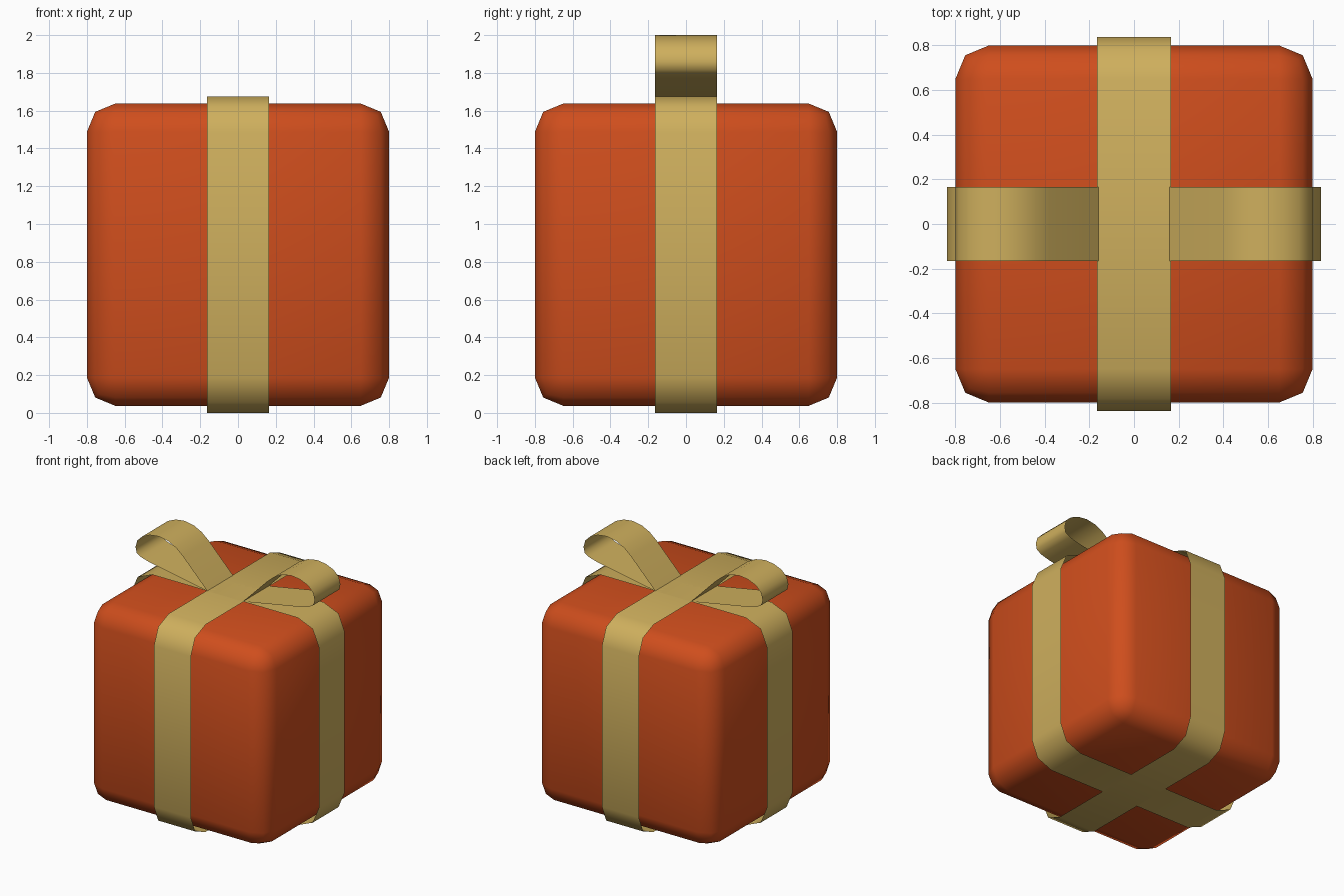
import bpy, bmesh
from math import radians, sin, cos

if "Cube" in bpy.data.objects:
    bpy.data.objects.remove(bpy.data.objects["Cube"])

W = 0.165    # half width of the ribbon
CZ = 0.8375  # centre height of the box


def material(name, rgb):
    m = bpy.data.materials.new(name)
    m.diffuse_color = (*rgb, 1)
    m.use_nodes = True
    m.node_tree.nodes["Principled BSDF"].inputs["Base Color"].default_value = m.diffuse_color
    return m


RED = material("red_paper", (0.62, 0.075, 0.012))
GOLD = material("gold_ribbon", (0.62, 0.43, 0.11))


def finish(bm, name, mat):
    me = bpy.data.meshes.new(name)
    bm.to_mesh(me)
    bm.free()
    ob = bpy.data.objects.new(name, me)
    bpy.context.collection.objects.link(ob)
    me.materials.append(mat)
    bpy.ops.object.select_all(action='DESELECT')
    ob.select_set(True)
    bpy.context.view_layer.objects.active = ob
    bpy.ops.object.shade_smooth_by_angle(angle=radians(60))
    return ob


def strip(name, profile, closed=False, turn=False, flip=1):
    """Thin ribbon: an (x, z) profile swept across the ribbon width."""
    bm = bmesh.new()
    rows = []
    for x, z in profile:
        x *= flip
        rows.append([bm.verts.new((s * W, x, z) if turn else (x, s * W, z)) for s in (-1, 1)])
    pairs = list(zip(rows, rows[1:])) + ([(rows[-1], rows[0])] if closed else [])
    for a, b in pairs:
        bm.faces.new((a[0], b[0], b[1], a[1]))
    bmesh.ops.recalc_face_normals(bm, faces=bm.faces)
    # make the normals point away from the middle of the profile
    px = sum(p[0] for p in profile) / len(profile) * flip
    pz = sum(p[1] for p in profile) / len(profile)
    out = 0
    for f in bm.faces:
        c, n = f.calc_center_median(), f.normal
        out += ((c.y if turn else c.x) - px) * (n.y if turn else n.x) + (c.z - pz) * n.z
    if out < 0:
        bmesh.ops.reverse_faces(bm, faces=bm.faces)
    return finish(bm, name, GOLD)


# box with rounded edges
bm = bmesh.new()
bmesh.ops.create_cube(bm, size=1.6)
bmesh.ops.bevel(bm, geom=bm.edges[:], offset=0.15, segments=2, profile=0.5, affect='EDGES')
bmesh.ops.translate(bm, verts=bm.verts, vec=(0, 0, CZ))
finish(bm, "gift_box", RED)

# two straps wrapped around the box
wrap = []
for i, (sx, sz) in enumerate([(1, 1), (-1, 1), (-1, -1), (1, -1)]):
    for k in range(3):
        a = radians(90 * i + 45 * k)
        wrap.append((sx * 0.65 + 0.1875 * cos(a), CZ + sz * 0.65 + 0.1875 * sin(a)))
strip("strap_front_back", wrap, closed=True, turn=True)
strip("strap_left_right", wrap, closed=True)

# bow loops, mirrored left and right
loop = [(0.16, 1.675), (0.38, 1.90), (0.44, 1.95), (0.51, 1.985), (0.59, 2.0), (0.67, 1.99),
        (0.74, 1.96), (0.785, 1.915), (0.80, 1.86), (0.79, 1.815), (0.75, 1.79), (0.68, 1.77), (0.16, 1.675)]
for side, flip in (("right", 1), ("left", -1)):
    strip("bow_loop_" + side, loop, flip=flip)
